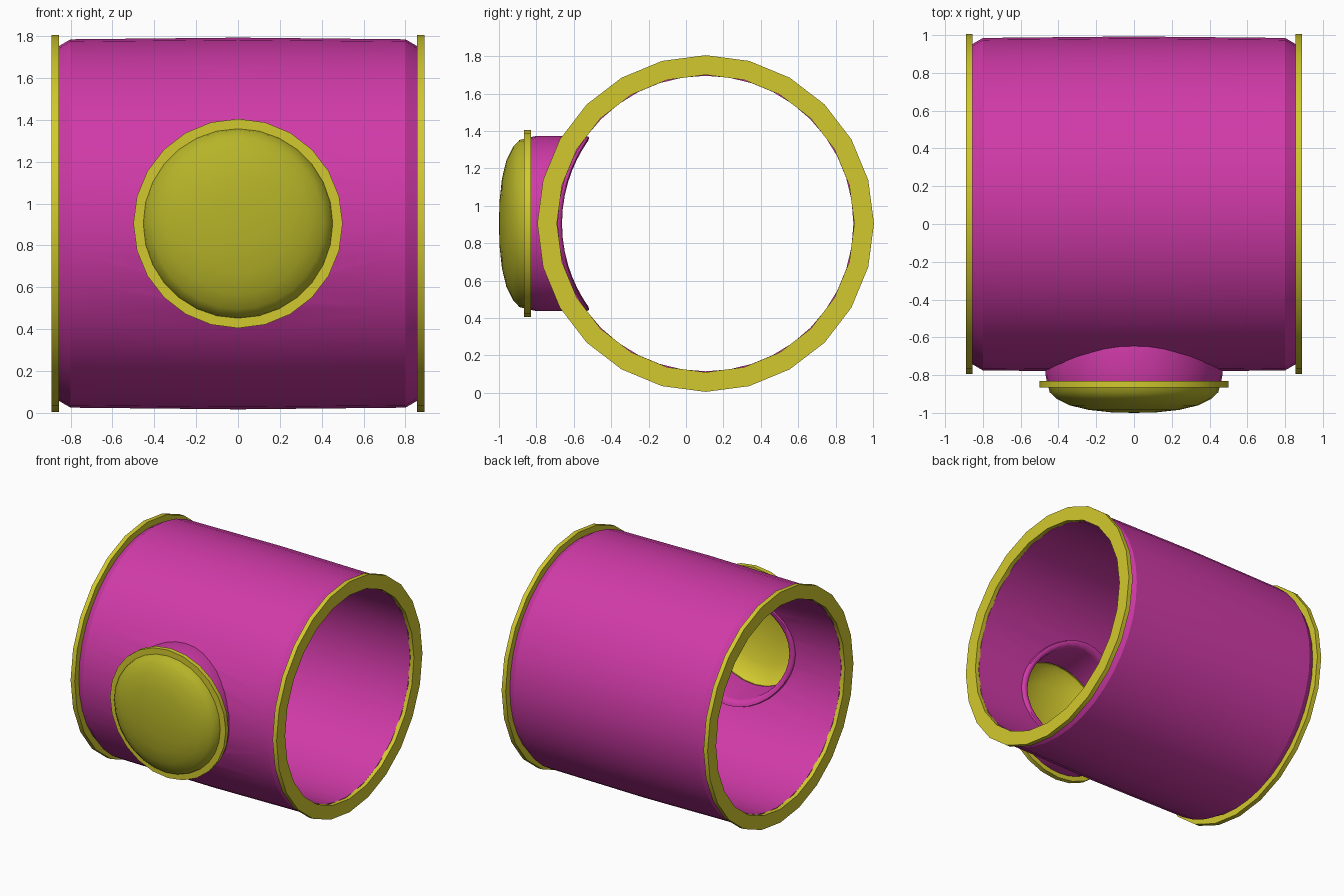
import bpy, bmesh, math
from mathutils import Vector

if "Cube" in bpy.data.objects:
    bpy.data.objects.remove(bpy.data.objects["Cube"], do_unlink=True)

CENTRE = Vector((0, 0.105, 0.905))   # middle of the main tube


def material(name, rgb):
    lin = [((c / 255 + 0.055) / 1.055) ** 2.4 for c in rgb] + [1]
    m = bpy.data.materials.new(name)
    m.use_nodes = True
    m.diffuse_color = lin
    m.node_tree.nodes["Principled BSDF"].inputs["Base Color"].default_value = lin
    return m


magenta = material("magenta", (208, 58, 168))
yellow = material("yellow", (210, 201, 46))
olive = material("olive_yellow", (182, 180, 40))


def loft(name, rings, mats, closed=True, angle=35):
    """Skin a list of point rings; closed joins the last ring to the first."""
    bm = bmesh.new()
    loops = [[bm.verts.new(p) for p in ring] for ring in rings]
    n = len(loops[0])
    for a, b in zip(loops, loops[1:] + (loops[:1] if closed else [])):
        for i in range(n):
            j = (i + 1) % n
            bm.faces.new((a[i], a[j], b[j], b[i]))
    bmesh.ops.remove_doubles(bm, verts=bm.verts, dist=0.0005)
    bmesh.ops.recalc_face_normals(bm, faces=bm.faces)
    me = bpy.data.meshes.new(name)
    bm.to_mesh(me)
    bm.free()
    for m in mats:
        me.materials.append(m)
    ob = bpy.data.objects.new(name, me)
    bpy.context.collection.objects.link(ob)
    smooth(ob, angle)
    return ob


def smooth(ob, angle):
    bpy.ops.object.select_all(action="DESELECT")
    ob.select_set(True)
    bpy.context.view_layer.objects.active = ob
    bpy.ops.object.shade_smooth_by_angle(angle=math.radians(angle))


def angles(n):
    return [2 * math.pi * i / n for i in range(n)]


def x_ring(x, r, n):
    """Circle around the main tube axis."""
    return [CENTRE + Vector((x, r * math.cos(a), r * math.sin(a))) for a in angles(n)]


def y_ring(y, r, n):
    """Circle around the port axis."""
    return [Vector((r * math.cos(a), y, CENTRE.z + r * math.sin(a))) for a in angles(n)]


def saddle(r, tube_r, n):
    """Port circle bent onto a cylinder around the main axis."""
    pts = y_ring(0, r, n)
    for p in pts:
        p.y = CENTRE.y - math.sqrt(tube_r ** 2 - (p.z - CENTRE.z) ** 2)
    return pts


# Main tube: thick wall with bevelled outer ends
tube_profile = [(-0.86, 0.79), (-0.86, 0.845), (-0.8, 0.88), (0, 0.888),
                (0.8, 0.88), (0.86, 0.845), (0.86, 0.79)]
tube = loft("main_tube", [x_ring(x, r, 40) for x, r in tube_profile], [magenta], angle=28)

# Round opening in the front wall
cutter = loft("opening_cutter", [y_ring(-1.2, 0, 32), y_ring(-1.2, 0.445, 32),
                                 y_ring(-0.2, 0.445, 32), y_ring(-0.2, 0, 32)],
              [magenta], closed=False)
cutter.hide_render = True
cut = tube.modifiers.new("opening", "BOOLEAN")
cut.operation, cut.solver, cut.object = "DIFFERENCE", "EXACT", cutter
bpy.context.view_layer.objects.active = tube
bpy.ops.object.modifier_apply(modifier=cut.name)
bpy.data.objects.remove(cutter, do_unlink=True)
smooth(tube, 28)

# End rings
for side, name in ((1, "left_end_ring"), (-1, "right_end_ring")):
    loft(name, [x_ring(side * x, r, 24) for x, r in
                ((0.855, 0.795), (0.855, 0.9), (0.89, 0.9), (0.89, 0.795))], [yellow])

# Port sleeve with a rounded lip inside the tube
N = 36
loft("port_sleeve", [y_ring(-0.84, 0.42, N), y_ring(-0.84, 0.46, N), y_ring(-0.8, 0.468, N),
                     saddle(0.468, 0.79, N), saddle(0.462, 0.775, N), saddle(0.443, 0.768, N),
                     saddle(0.424, 0.775, N), saddle(0.42, 0.79, N)], [magenta], angle=50)

# Flat ring around the port
loft("port_ring", [y_ring(y, r, 24) for y, r in
                   ((-0.83, 0.43), (-0.83, 0.5), (-0.865, 0.5), (-0.865, 0.43))], [yellow])

# Domed lid: outer skin, then the hollow inside
dome_profile = [(-1, 0), (-0.997, 0.12), (-0.984, 0.24), (-0.96, 0.34), (-0.925, 0.41),
                (-0.89, 0.447), (-0.855, 0.455), (-0.855, 0.425), (-0.89, 0.4),
                (-0.94, 0.3), (-0.97, 0.15), (-0.98, 0)]
dome = loft("port_dome", [y_ring(y, r, 28) for y, r in dome_profile], [olive, yellow],
            closed=False, angle=45)
for f in dome.data.polygons:
    f.material_index = 1 if f.normal.y > 0.2 else 0
